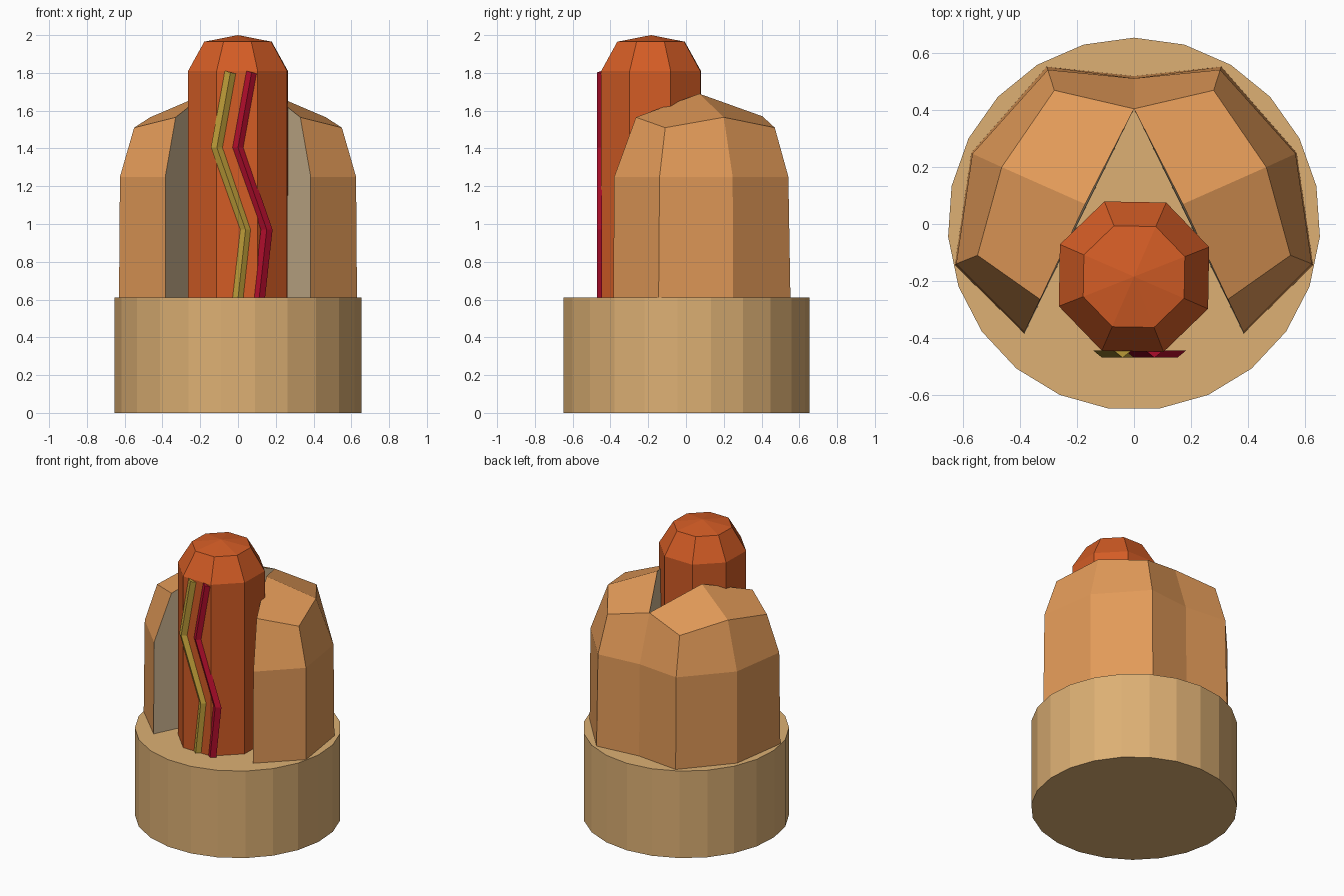
import bpy, bmesh, math

if "Cube" in bpy.data.objects:
    bpy.data.objects.remove(bpy.data.objects["Cube"])


def material(name, rgb):
    lin = [((c / 255 + 0.055) / 1.055) ** 2.4 for c in rgb]
    m = bpy.data.materials.new(name)
    m.diffuse_color = (*lin, 1)
    m.use_nodes = True
    m.node_tree.nodes["Principled BSDF"].inputs["Base Color"].default_value = m.diffuse_color
    return m


TAN = material("wrapper tan", (221, 176, 116))
BUN = material("bun crust", (226, 154, 88))
CRUMB = material("bun inside", (213, 188, 150))
MEAT = material("sausage", (211, 92, 37))
MUSTARD = material("mustard", (198, 164, 60))
KETCHUP = material("ketchup", (184, 14, 46))


def finish(name, bm, mats):
    bmesh.ops.recalc_face_normals(bm, faces=bm.faces)
    me = bpy.data.meshes.new(name)
    bm.to_mesh(me)
    bm.free()
    for m in mats:
        me.materials.append(m)
    ob = bpy.data.objects.new(name, me)
    bpy.context.collection.objects.link(ob)
    return ob


def loft(bm, rings):
    """Skin a list of closed rings of points; returns the vertex rings."""
    vs = [[bm.verts.new(p) for p in r] for r in rings]
    n = len(vs[0])
    for a, b in zip(vs, vs[1:]):
        for i in range(n):
            j = (i + 1) % n
            bm.faces.new((a[i], a[j], b[j], b[i]))
    return vs


def circle(r, z, n, start, cy=0):
    angs = [math.radians(start) + 2 * math.pi * i / n for i in range(n)]
    return [(r * math.cos(a), cy + r * math.sin(a), z) for a in angs]


# Wrapper base: 23-sided drum
bm = bmesh.new()
rings = loft(bm, [circle(0.655, z, 23, 90) for z in (0, 0.61)])
for r in rings:
    bm.faces.new(r)
finish("wrapper_base", bm, [TAN])

# Sausage: eight-sided column with a domed top
bm = bmesh.new()
rings = loft(bm, [circle(r, z, 8, 21.5, -0.185)
                  for r, z in ((0.284, 0.6), (0.284, 1.81), (0.192, 1.965))])
bm.faces.new(rings[0])
tip = bm.verts.new((0, -0.185, 2.0))
for i in range(8):
    bm.faces.new((rings[-1][i], rings[-1][(i + 1) % 8], tip))
finish("sausage", bm, [MEAT])

# Bun: right half skinned from front lip to back seam, then mirrored
bm = bmesh.new()
levels = [
    [(0.385, -0.385, 0.6), (0.63, -0.145, 0.6), (0.572, 0.25, 0.6), (0.307, 0.553, 0.6), (0, 0.52, 0.6)],
    [(0.385, -0.38, 1.25), (0.625, -0.14, 1.25), (0.568, 0.247, 1.25), (0.303, 0.542, 1.25), (0, 0.512, 1.25)],
    [(0.33, -0.265, 1.565), (0.55, -0.11, 1.51), (0.465, 0.2, 1.565), (0.28, 0.47, 1.51), (0, 0.405, 1.57)],
]
low, mid, top = [[bm.verts.new(p) for p in lv] for lv in levels]
for a, b in ((low, mid), (mid, top)):
    for i in range(4):
        bm.faces.new((a[i], a[i + 1], b[i + 1], b[i]))
peak = bm.verts.new((0.172, 0.07, 1.69))
seam = bm.verts.new((0, 0.405, 0.6))
bm.faces.new((top[0], top[1], top[2], peak))
bm.faces.new((top[2], top[3], top[4], peak))
bm.faces.new((seam, *low[::-1]))
# Cut wall of the bun in the paler colour
wall = bm.faces.new((low[0], mid[0], top[0], peak, top[4], seam))
wall.material_index = 1
bmesh.ops.mirror(bm, geom=bm.verts[:] + bm.edges[:] + bm.faces[:],
                 axis='X', merge_dist=0.001)
finish("bun", bm, [BUN, CRUMB])


# Sauce stripes: zigzag ridges with a triangular section
def sauce(name, path, mat):
    bm = bmesh.new()
    rings = loft(bm, [[(x - 0.031, -0.445, z + s), (x, -0.47, z),
                       (x + 0.031, -0.445, z - s)] for x, z, s in path])
    bm.faces.new(rings[0])
    bm.faces.new(rings[-1])
    finish(name, bm, [mat])


ZIGZAG = [(-0.04, 1.803, 0.008), (-0.112, 1.405, 0), (0.04, 0.97, 0), (0.0, 0.608, 0)]
sauce("mustard_stripe", ZIGZAG, MUSTARD)
sauce("ketchup_stripe", [(x + 0.112, z, s) for x, z, s in ZIGZAG], KETCHUP)
